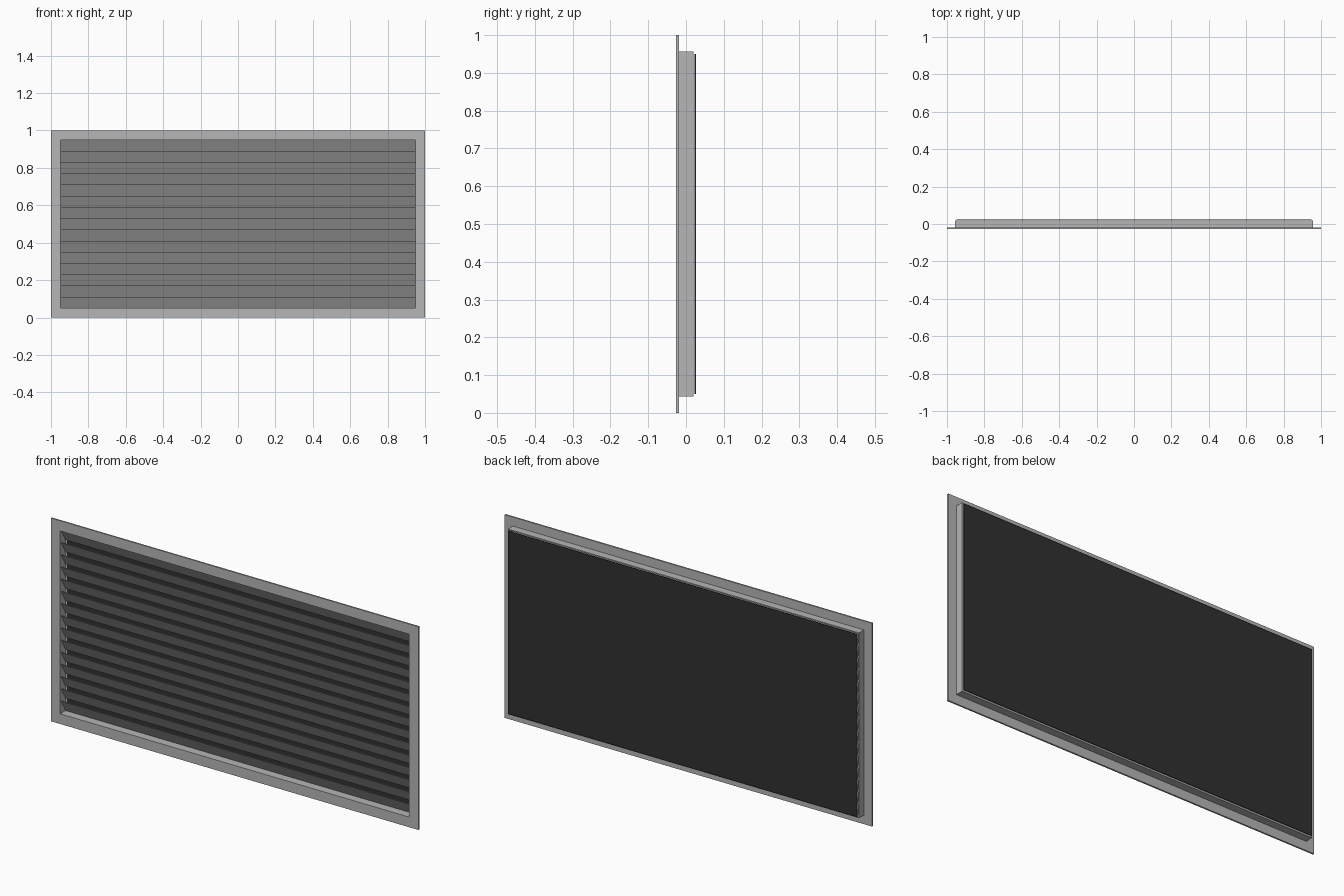
import bpy, bmesh

if "Cube" in bpy.data.objects:
    bpy.data.objects.remove(bpy.data.objects["Cube"])


def material(name, rgb):
    m = bpy.data.materials.new(name)
    m.diffuse_color = (*rgb, 1)
    m.use_nodes = True
    m.node_tree.nodes["Principled BSDF"].inputs["Base Color"].default_value = m.diffuse_color
    return m


GREY = material("grey metal", (0.46, 0.47, 0.46))
DARK = material("dark screen", (0.03, 0.03, 0.03))


def finish(name, bm, mat):
    bmesh.ops.recalc_face_normals(bm, faces=bm.faces)
    me = bpy.data.meshes.new(name)
    bm.to_mesh(me)
    bm.free()
    me.materials.append(mat)
    ob = bpy.data.objects.new(name, me)
    bpy.context.collection.objects.link(ob)
    return ob


def ring(name, sections, mat):
    """Rectangular loops (half width, half height, y) joined into a closed ring."""
    bm = bmesh.new()
    loops = [[bm.verts.new((sx * w, y, 0.5 + sz * h))
              for sx, sz in ((-1, -1), (1, -1), (1, 1), (-1, 1))]
             for w, h, y in sections]
    for a, b in zip(loops, loops[1:] + loops[:1]):
        for i in range(4):
            j = (i + 1) % 4
            bm.faces.new((a[i], a[j], b[j], b[i]))
    return finish(name, bm, mat)


# Frame: wide front flange with a thin collar behind it
W, H = 0.95, 0.45
ring("frame", [(1, 0.5, -0.026), (1, 0.5, -0.018),
               (W + 0.006, H + 0.006, -0.018), (W + 0.006, H + 0.006, 0.02),
               (W, H, 0.02), (W, H, -0.026)], GREY)

# Slats: sloping blades, top edge forward and bottom edge back
COUNT, PITCH, T = 15, 0.06, 0.004
for k in range(COUNT):
    z = 0.05 + k * PITCH
    bm = bmesh.new()
    profile = [(-0.019, z + PITCH), (0.016, z), (0.016 + T, z), (-0.019 + T, z + PITCH)]
    ends = [[bm.verts.new((x, y, zz)) for y, zz in profile] for x in (-W, W)]
    bm.faces.new(ends[0])
    bm.faces.new(ends[1])
    for i in range(4):
        j = (i + 1) % 4
        bm.faces.new((ends[0][i], ends[0][j], ends[1][j], ends[1][i]))
    finish(f"slat_{k + 1}", bm, GREY)

# Dark screen just behind the collar
bm = bmesh.new()
bmesh.ops.create_cube(bm, size=1)
for v in bm.verts:
    v.co = (v.co.x * 2 * W, 0.0245 + v.co.y * 0.003, 0.5 + v.co.z * 2 * H)
finish("back_screen", bm, DARK)
